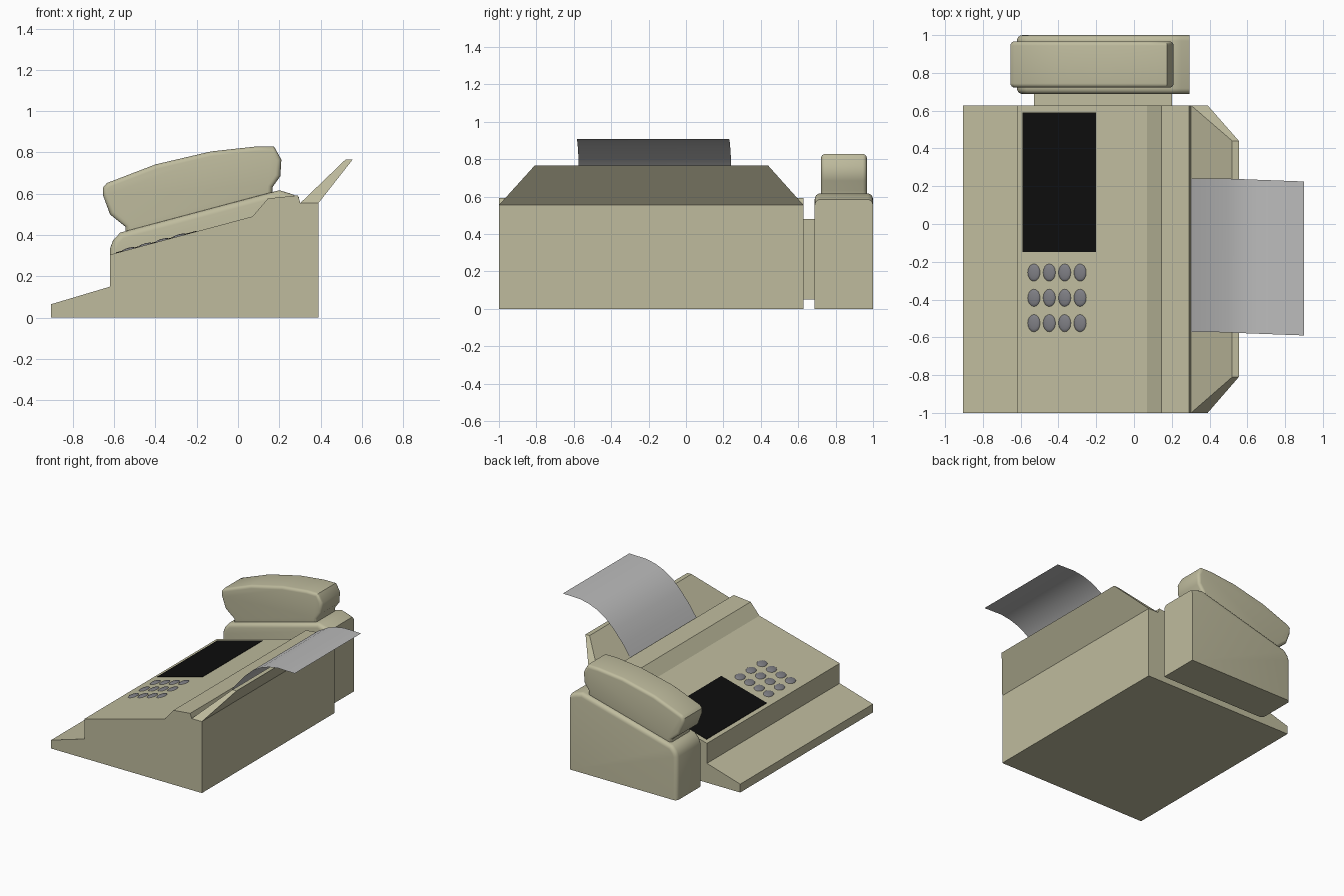
import bpy, bmesh, math
from mathutils import Matrix

if "Cube" in bpy.data.objects:
    bpy.data.objects.remove(bpy.data.objects["Cube"])

SLOPE = 0.185 / 0.69            # tilt of the control panel
ANGLE = -math.atan(SLOPE)


def panel_z(x):
    return 0.305 + (x + 0.62) * SLOPE


def material(name, rgb):
    m = bpy.data.materials.new(name)
    m.diffuse_color = (*rgb, 1)
    m.use_nodes = True
    m.node_tree.nodes["Principled BSDF"].inputs["Base Color"].default_value = m.diffuse_color
    return m


BEIGE = material("beige_plastic", (0.52, 0.50, 0.34))
BLACK = material("black_glass", (0.004, 0.004, 0.004))
GREY = material("button_grey", (0.21, 0.21, 0.23))
PAPER = material("paper_grey", (0.5, 0.5, 0.5))


def finish(bm, name, mat, smooth=None):
    if smooth:
        bmesh.ops.recalc_face_normals(bm, faces=bm.faces)
    me = bpy.data.meshes.new(name)
    bm.to_mesh(me)
    bm.free()
    me.materials.append(mat)
    ob = bpy.data.objects.new(name, me)
    bpy.context.collection.objects.link(ob)
    if smooth:
        me.shade_smooth()
        me.set_sharp_from_angle(angle=math.radians(smooth))
    return ob


def prism(name, profile, y0, y1, mat=BEIGE, bevel=0, keep=None):
    """Extrude an xz profile along y; optionally round the edges of both side faces."""
    bm = bmesh.new()
    face = bm.faces.new([bm.verts.new((x, y0, z)) for x, z in profile])
    new = bmesh.ops.extrude_face_region(bm, geom=[face])["geom"]
    bmesh.ops.translate(bm, verts=[v for v in new if isinstance(v, bmesh.types.BMVert)],
                        vec=(0, y1 - y0, 0))
    bmesh.ops.recalc_face_normals(bm, faces=bm.faces)
    if bevel:
        edges = [e for e in bm.edges
                 if abs(e.verts[0].co.y - e.verts[1].co.y) < 1e-5
                 and not (keep and keep(*[v.co for v in e.verts]))]
        bmesh.ops.bevel(bm, geom=edges, offset=bevel, segments=4, profile=0.5,
                        affect='EDGES', clamp_overlap=True)
    return finish(bm, name, mat, 35 if bevel else 1)


# Main wedge body with front ledge, control slope and rear paper slot
prism("machine_body", [(-0.905, 0), (0.39, 0), (0.39, 0.555), (0.302, 0.555),
      (0.29, 0.592), (0.145, 0.577), (0.07, 0.49), (-0.62, 0.305),
      (-0.62, 0.15), (-0.905, 0.065)], -1, 0.628)

# Flared paper support, tapering towards its top
bm = bmesh.new()
bmesh.ops.create_cube(bm, size=1)
for v in bm.verts:
    top, outer, back = v.co.z > 0, v.co.x > 0, v.co.y > 0
    v.co.x = (0.555 if outer else 0.52) if top else (0.39 if outer else 0.302)
    v.co.y = (0.44 if back else -0.81) if top else (0.628 if back else -1)
    v.co.z = 0.765 if top else 0.555
finish(bm, "paper_support", BEIGE, 1)

# Curled sheet of paper
bm = bmesh.new()
curve = [(0.30, 0.557), (0.37, 0.66), (0.45, 0.755), (0.52, 0.82), (0.60, 0.867),
         (0.67, 0.893), (0.75, 0.908), (0.90, 0.908)]
rows = []
for x, z in curve:
    t = max(0, (x - 0.45) / 0.45)
    rows.append([bm.verts.new((x, y - 0.017 * t, z)) for y in (-0.573, 0.242)])
for a, b in zip(rows, rows[1:]):
    bm.faces.new((a[0], b[0], b[1], a[1]))
finish(bm, "paper_sheet", PAPER, 35)

# Display panel lying on the slope
prism("display_screen", [(-0.59, panel_z(-0.59) - 0.004), (-0.2, panel_z(-0.2) - 0.004),
      (-0.2, panel_z(-0.2) + 0.003), (-0.59, panel_z(-0.59) + 0.003)], -0.148, 0.59, BLACK)

# Keypad of oval domed buttons
for i in range(4):
    for j in range(3):
        x, y = -0.53 + i * 0.0815, -0.257 - j * 0.134
        bm = bmesh.new()
        bmesh.ops.create_uvsphere(bm, u_segments=16, v_segments=8, radius=1)
        bmesh.ops.transform(bm, verts=bm.verts, matrix=Matrix.Translation((x, y, panel_z(x)))
                            @ Matrix.Rotation(ANGLE, 4, 'Y')
                            @ Matrix.Diagonal((0.034, 0.046, 0.009, 1)))
        finish(bm, f"button_{i}_{j}", GREY, 40)

# Bridge joining the body to the handset cradle
prism("cradle_bridge", [(-0.53, 0.05), (0.20, 0.05), (0.20, 0.48), (-0.53, 0.285)], 0.62, 0.70)

# Cradle that carries the handset
prism("handset_cradle", [(-0.62, 0), (0.295, 0), (0.295, 0.585), (0.25, 0.602), (0.20, 0.617),
      (-0.57, 0.412), (-0.605, 0.375), (-0.62, 0.335)], 0.688, 1, bevel=0.03,
      keep=lambda a, b: max(a.z, b.z) < 0.01 or min(a.x, b.x) > 0.29)

# Handset with rounded long edges and pinched foot
prism("handset", [(-0.545, 0.40), (0.165, 0.59), (0.167, 0.632), (0.205, 0.685), (0.21, 0.765),
      (0.175, 0.828), (0.08, 0.828), (-0.13, 0.805), (-0.40, 0.742), (-0.635, 0.652),
      (-0.654, 0.63), (-0.653, 0.59), (-0.62, 0.50), (-0.545, 0.44)],
      0.722, 0.967, bevel=0.035)
